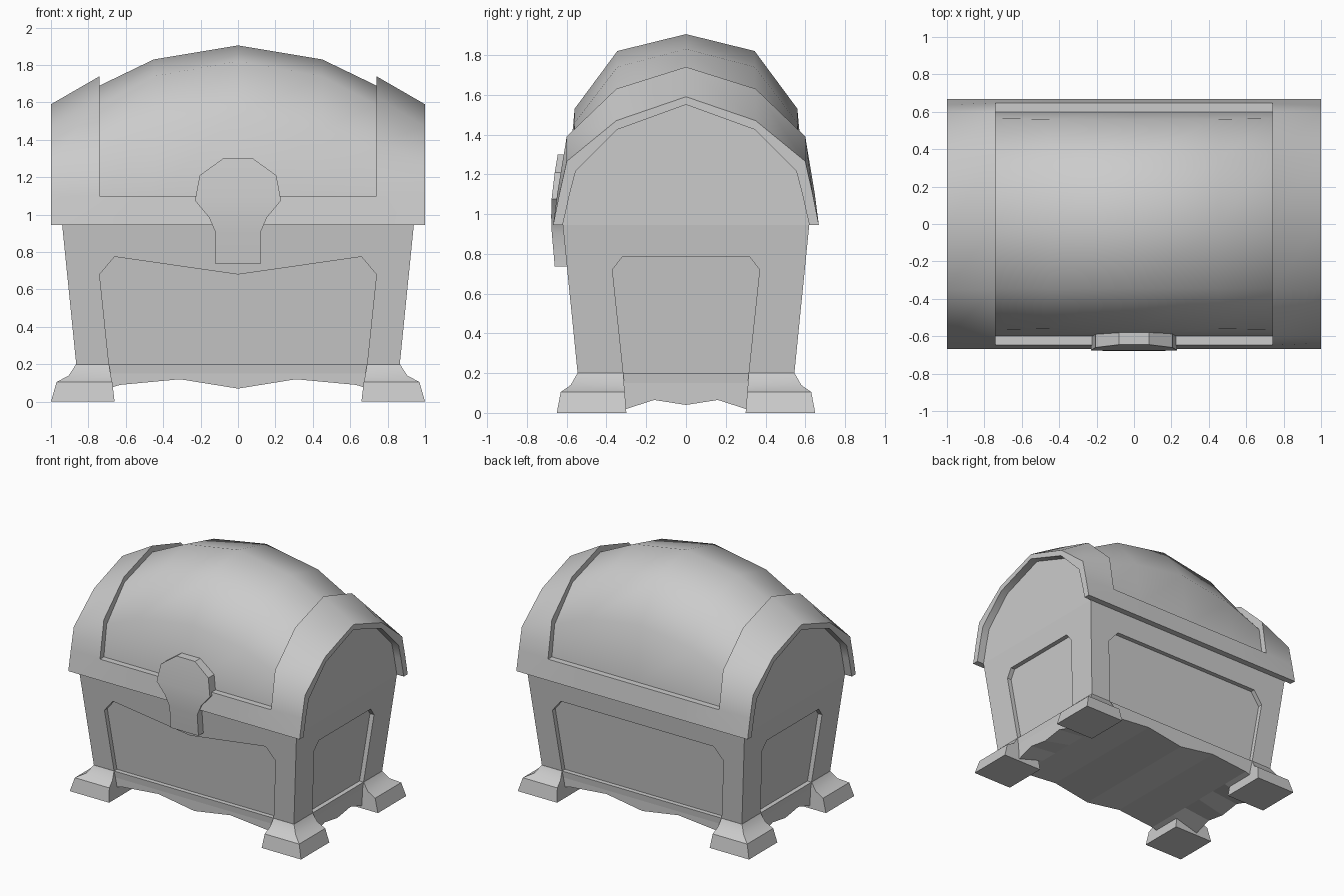
import bpy, bmesh, math

cube = bpy.data.objects.get("Cube")
if cube:
    bpy.data.objects.remove(cube, do_unlink=True)

grey = bpy.data.materials.new("plain_grey")
grey.use_nodes = True
tone = (0.6, 0.6, 0.6, 1)
grey.diffuse_color = tone
grey.node_tree.nodes["Principled BSDF"].inputs["Base Color"].default_value = tone


def loft(name, rings, closed=True, smooth=0):
    """Skin a list of equal rings, cap both ends, merge coincident points."""
    bm = bmesh.new()
    rows = [[bm.verts.new(p) for p in ring] for ring in rings]
    n = len(rows[0])
    for a, b in zip(rows, rows[1:]):
        for i in range(n if closed else n - 1):
            j = (i + 1) % n
            bm.faces.new((a[i], a[j], b[j], b[i]))
    bm.faces.new(rows[0])
    bm.faces.new(rows[-1])
    bmesh.ops.remove_doubles(bm, verts=bm.verts, dist=0.0005)
    bmesh.ops.recalc_face_normals(bm, faces=bm.faces)
    mesh = bpy.data.meshes.new(name)
    bm.to_mesh(mesh)
    bm.free()
    mesh.materials.append(grey)
    ob = bpy.data.objects.new(name, mesh)
    bpy.context.collection.objects.link(ob)
    if smooth:
        bpy.ops.object.select_all(action='DESELECT')
        ob.select_set(True)
        bpy.context.view_layer.objects.active = ob
        bpy.ops.object.shade_smooth_by_angle(angle=math.radians(smooth))
    return ob


def rect(x, y, z, x0=None, y0=None):
    x0 = -x if x0 is None else x0
    y0 = -y if y0 is None else y0
    return [(x0, y0, z), (x, y0, z), (x, y, z), (x0, y, z)]


def mirrored(half):
    """Complete an outline given from its right edge towards the middle."""
    return half + [(-u, z) for u, z in reversed(half) if u]


# Tapered body with a recessed panel on every wall
body = loft("body", [rect(0.86, 0.54, 0.15), rect(0.94, 0.62, 0.945)])
FRONT = mirrored([(0.69, 0.2), (0.74, 0.68), (0.66, 0.775), (0, 0.68)])
BACK = mirrored([(0.69, 0.2), (0.74, 0.68), (0.66, 0.775)])
SIDE = mirrored([(0.315, 0.2), (0.37, 0.72), (0.32, 0.785)])


def cut_panel(outline, half_depth, place):
    def ring(offset):
        return [place(u, half_depth + 0.1 * (z - 0.2) + offset, z) for u, z in outline]
    cutter = loft("panel_cutter", [ring(-0.035), ring(0.1)])
    mod = body.modifiers.new("panel", 'BOOLEAN')
    mod.operation = 'DIFFERENCE'
    mod.solver = 'EXACT'
    mod.object = cutter
    bpy.ops.object.select_all(action='DESELECT')
    bpy.context.view_layer.objects.active = body
    body.select_set(True)
    bpy.ops.object.modifier_apply(modifier=mod.name)
    bpy.data.objects.remove(cutter, do_unlink=True)


cut_panel(FRONT, 0.545, lambda u, d, z: (u, -d, z))
cut_panel(BACK, 0.545, lambda u, d, z: (u, d, z))
cut_panel(SIDE, 0.865, lambda u, d, z: (d, u, z))
cut_panel(SIDE, 0.865, lambda u, d, z: (-d, u, z))

# Base skirt with wavy lower edges
long_wave = mirrored([(0.63, 0.09), (0.31, 0.12), (0, 0.07)])
short_wave = mirrored([(0.54, 0.02), (0.3, 0.02), (0.16, 0.065), (0, 0.04)])


def skirt_ring(x, wave):
    return [(x, 0.54, 0.2)] + [(x, y, z) for y, z in wave] + [(x, -0.54, 0.2)]


loft("base_skirt",
     [skirt_ring(0.86, short_wave)]
     + [skirt_ring(x, [(y, z) for y, _ in short_wave]) for x, z in long_wave]
     + [skirt_ring(-0.86, short_wave)])

# Flared corner feet
FOOT = [(0, 1.0, 0.65, 0.66, 0.30), (0.105, 0.97, 0.63, 0.672, 0.308),
        (0.14, 0.905, 0.58, 0.68, 0.311), (0.2, 0.866, 0.546, 0.69, 0.315)]
for sx, side in ((1, "left"), (-1, "right")):
    for sy, end in ((1, "back"), (-1, "front")):
        loft(f"{end}_{side}_foot",
             [rect(sx * x, sy * y, z, sx * x0, sy * y0) for z, x, y, x0, y0 in FOOT],
             smooth=30)


# Domed lid: raised end bands, rim and a sunken middle, with recessed ends
def arch(x, foot_y, rim_y, sunk_y, shoulder, haunch, apex):
    half = [(0.62, 0.945), (foot_y, 0.945), (rim_y, 1.1), (sunk_y, 1.1),
            shoulder, haunch, (0, apex)]
    return [(x, y, z) for y, z in mirrored(half)]


end_wall = (0.62, 0.585, 0.585, (0.555, 1.215), (0.345, 1.425), 1.55)
end_edge = (0.668, 0.637, 0.637, (0.6, 1.265), (0.35, 1.47), 1.59)
band_edge = (0.668, 0.648, 0.648, (0.6, 1.39), (0.35, 1.63), 1.74)
sunk_edge = (0.668, 0.648, 0.6, (0.565, 1.34), (0.345, 1.585), 1.69)
sunk_mid = (0.668, 0.648, 0.6, (0.56, 1.46), (0.345, 1.74), 1.83)
sunk_top = (0.668, 0.648, 0.6, (0.56, 1.53), (0.345, 1.82), 1.905)
stations = [(0.94, end_wall), (1, end_wall), (1, end_edge), (0.74, band_edge),
            (0.74, sunk_edge), (0.45, sunk_mid)]
lid = [arch(x, *p) for x, p in stations]
lid += [arch(0, *sunk_top)]
lid += [arch(-x, *p) for x, p in reversed(stations)]
loft("lid", lid, closed=False, smooth=45)

# Clasp plate on the front
CLASP = [(0.735, 0.12, 0.66), (0.905, 0.12, 0.675), (0.985, 0.155, 0.678),
         (1.075, 0.23, 0.676), (1.21, 0.205, 0.66), (1.3, 0.08, 0.645)]
loft("clasp", [rect(w, -0.55, z, y0=-y) for z, w, y in CLASP], smooth=30)
